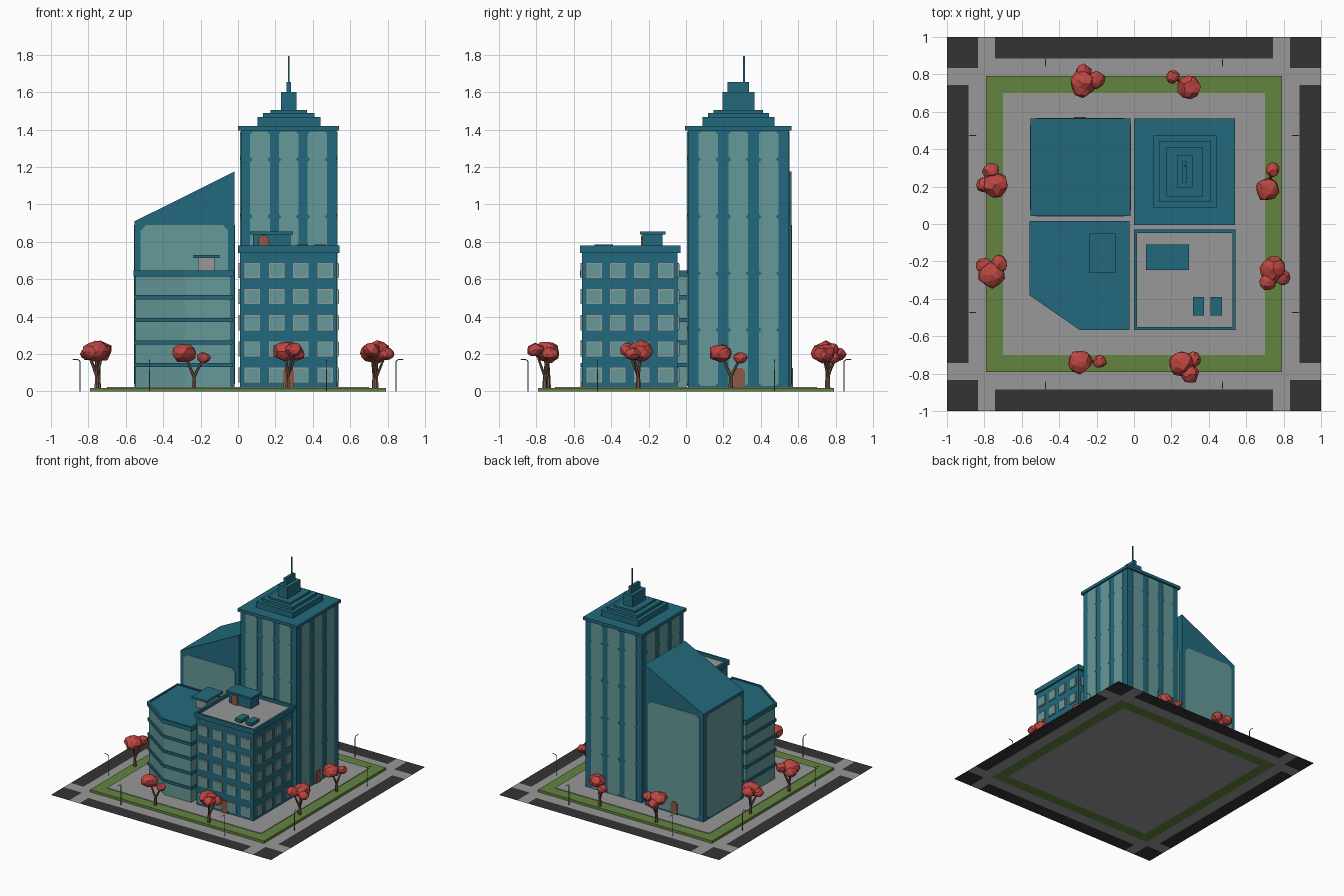
import bpy, bmesh, math, random
from mathutils import Vector, Matrix

if "Cube" in bpy.data.objects:
    bpy.data.objects.remove(bpy.data.objects["Cube"], do_unlink=True)
random.seed(4)


def material(name, *rgb):
    lin = [((c / 255 + 0.055) / 1.055) ** 2.4 for c in rgb] + [1]
    m = bpy.data.materials.new(name)
    m.use_nodes = True
    m.diffuse_color = lin
    m.node_tree.nodes["Principled BSDF"].inputs["Base Color"].default_value = lin
    return m


TEAL = material("teal wall", 34, 106, 125)
GLASS = material("pale glass", 102, 153, 153)
GREY = material("paving grey", 152, 152, 152)
ROAD = material("asphalt", 52, 52, 52)
GRASS = material("grass green", 98, 132, 62)
RED = material("leaf red", 188, 70, 66)
BARK = material("bark brown", 122, 86, 70)
DOOR = material("door brown", 140, 88, 70)
METAL = material("lamp metal", 110, 112, 114)


def finish(name, bm, *mats):
    bmesh.ops.recalc_face_normals(bm, faces=bm.faces)
    me = bpy.data.meshes.new(name)
    bm.to_mesh(me)
    bm.free()
    for m in mats:
        me.materials.append(m)
    ob = bpy.data.objects.new(name, me)
    bpy.context.collection.objects.link(ob)
    return ob


def add_prism(bm, pts, vec):
    """Extrude a polygon along a vector and return its far cap."""
    base = bm.faces.new([bm.verts.new(p) for p in pts])
    ext = bmesh.ops.extrude_face_region(bm, geom=[base], use_keep_orig=True)["geom"]
    bmesh.ops.translate(bm, verts=[g for g in ext if isinstance(g, bmesh.types.BMVert)], vec=vec)
    return next(g for g in ext if isinstance(g, bmesh.types.BMFace))


def block(name, outline, z0, z1, mat, recess=None):
    """Upright prism; recess = (rim, depth, floor material)."""
    bm = bmesh.new()
    top = add_prism(bm, [(x, y, z0) for x, y in outline], (0, 0, z1 - z0))
    mats = [mat]
    if recess:
        bmesh.ops.recalc_face_normals(bm, faces=bm.faces)
        bmesh.ops.inset_region(bm, faces=[top], thickness=recess[0])
        top.material_index = 1
        down = bmesh.ops.extrude_face_region(bm, geom=[top])["geom"]
        bmesh.ops.delete(bm, geom=[top], context='FACES')
        bmesh.ops.translate(bm, verts=[g for g in down if isinstance(g, bmesh.types.BMVert)],
                            vec=(0, 0, -recess[1]))
        for f in bm.faces:
            if abs(f.normal.z) < 0.5:
                f.material_index = 0
        mats.append(recess[2])
    return finish(name, bm, *mats)


def rect(x0, x1, y0, y1):
    return [(x0, y0), (x1, y0), (x1, y1), (x0, y1)]


def wall_plate(bm, foot, normal, u, z0, z1, w, depth, cut=0, cut_low=None):
    """Plate on a wall, with corners cut off; u is the offset along the wall."""
    n = Vector((*normal, 0))
    side = Vector((-n.y, n.x, 0))
    low = cut if cut_low is None else cut_low
    h = w / 2
    if cut:
        shape = [(-h, z0 + low), (-h, z1 - cut), (-h + cut, z1), (h - cut, z1), (h, z1 - cut), (h, z0 + low)]
        if low:
            shape += [(h - low, z0), (-h + low, z0)]
    else:
        shape = [(-h, z0), (-h, z1), (h, z1), (h, z0)]
    pts = [Vector((*foot, 0)) + side * (u + a) + Vector((0, 0, b)) for a, b in shape]
    add_prism(bm, pts, n * depth)


def walls(x0, x1, y0, y1):
    """Foot point, normal and width of each wall of a rectangle."""
    cx, cy = (x0 + x1) / 2, (y0 + y1) / 2
    return [((cx, y0), (0, -1), x1 - x0), ((cx, y1), (0, 1), x1 - x0),
            ((x0, cy), (-1, 0), y1 - y0), ((x1, cy), (1, 0), y1 - y0)]


def door(name, foot, normal, z0=0.025, h=0.1, w=0.06):
    bm = bmesh.new()
    wall_plate(bm, foot, normal, 0, z0, z0 + h, w, 0.009, 0.015, 0)
    finish(name, bm, DOOR)


# Street with crossings at the corners
cuts = [-1, -0.885, -0.835, -0.79, -0.742, 0.742, 0.79, 0.835, 0.885, 1]
bm = bmesh.new()
for x0, x1 in zip(cuts, cuts[1:]):
    for y0, y1 in zip(cuts, cuts[1:]):
        a, b = sorted((abs(x0 + x1) / 2, abs(y0 + y1) / 2))
        if b > 0.79:
            f = bm.faces.new([bm.verts.new((x, y, 0)) for x, y in rect(x0, x1, y0, y1)])
            f.material_index = int((b > 0.885 and a < 0.742) or a > 0.835)
bmesh.ops.remove_doubles(bm, verts=bm.verts, dist=0.001)
finish("street", bm, GREY, ROAD)

# Lawn ring and plaza
for name, r in (("front", (-0.79, 0.79, -0.79, -0.7)), ("back", (-0.79, 0.79, 0.7, 0.79)),
                ("left", (0.7, 0.79, -0.7, 0.7)), ("right", (-0.79, -0.7, -0.7, 0.7))):
    block("lawn_" + name, rect(*r), 0, 0.02, GRASS)
block("plaza", rect(-0.7, 0.7, -0.7, 0.7), 0, 0.025, GREY)

# Tower with stepped crown
tower = (0.015, 0.527, 0.01, 0.55)
block("tower_body", rect(*tower), 0.02, 1.4, TEAL)
block("tower_cornice", rect(0, 0.54, -0.005, 0.565), 1.395, 1.42, TEAL)
crown = [(0.168, 0.192, 1.467), (0.138, 0.163, 1.49), (0.098, 0.133, 1.505),
         (0.042, 0.085, 1.6), (0.012, 0.058, 1.655)]
z = 1.42
for i, (hx, hy, top) in enumerate(crown):
    block(f"crown_step_{i + 1}", rect(0.272 - hx, 0.272 + hx, 0.28 - hy, 0.28 + hy), z, top, TEAL)
    z = top
block("antenna", rect(0.268, 0.276, 0.306, 0.316), z, 1.795, TEAL)
bm = bmesh.new()
for foot, n, w in walls(*tower):
    levels = [0.03, 0.33, 0.632, 0.935, 1.24, 1.39]
    for k in (-1, 0, 1):
        for z0, z1 in zip(levels, levels[1:]):
            wall_plate(bm, foot, n, k * w * 0.3, z0, z1, 0.105, 0.004, 0.014)
finish("tower_glazing", bm, GLASS)
door("tower_door", (0.527, 0.285), (1, 0))

# Slanted block
bm = bmesh.new()
profile = [(-0.553, 0.02), (-0.02, 0.02), (-0.02, 1.175), (-0.553, 0.91)]
add_prism(bm, [(x, 0.043, z) for x, z in profile], (0, 0.52, 0))
finish("slanted_block", bm, TEAL)
bm = bmesh.new()
for foot, n, w in walls(-0.553, -0.02, 0.043, 0.563):
    wall_plate(bm, foot, n, 0, 0.04, 0.89, w - 0.065, 0.004, 0.03)
finish("slanted_block_glazing", bm, GLASS)
door("slanted_block_door", (-0.29, 0.563), (0, 1))


# Cut-corner block with floor bands
def cut_corner(g):
    return [(-0.56 + g, 0.016 - g), (-0.56 + g, -0.38 + g * 0.55), (-0.29 + g * 0.7, -0.567 + g),
            (-0.025 - g, -0.567 + g), (-0.025 - g, 0.016 - g)]


block("cut_corner_glass", cut_corner(0.012), 0.02, 0.63, GLASS)
for i in range(4):
    z = 0.13 + i * 0.121
    block(f"floor_band_{i + 1}", cut_corner(0.003), z, z + 0.022, TEAL)
block("cut_corner_roof", cut_corner(0), 0.615, 0.648, TEAL, (0.018, 0.008, TEAL))
block("roof_hut", rect(-0.215, -0.125, -0.235, -0.075), 0.638, 0.72, GREY)
block("roof_hut_cap", rect(-0.238, -0.1, -0.262, -0.05), 0.715, 0.73, TEAL)

# Office block with framed windows
office = (0.012, 0.53, -0.555, -0.045)
block("office_body", rect(*office), 0.02, 0.742, TEAL)
block("office_parapet", rect(0, 0.543, -0.567, -0.03), 0.74, 0.78, TEAL, (0.024, 0.025, GREY))
frames, panes = bmesh.new(), bmesh.new()
for foot, n, w in walls(*office):
    for row in range(5):
        z = 0.05 + row * 0.14
        for col in range(4):
            u = (col - 1.5) * w * 0.25
            wall_plate(frames, foot, n, u, z - 0.003, z + 0.078, 0.083, 0.008)
            wall_plate(panes, foot, n, u, z + 0.004, z + 0.071, 0.07, 0.0095)
finish("office_window_frames", frames, GREY)
finish("office_window_panes", panes, GLASS)
door("office_door", (0.27, -0.555), (0, -1))

# Office roof details
block("stair_house", rect(0.08, 0.28, -0.232, -0.125), 0.755, 0.845, TEAL)
block("stair_house_cap", rect(0.065, 0.295, -0.247, -0.11), 0.84, 0.855, TEAL)
door("stair_house_door", (0.137, -0.232), (0, -1), 0.755, 0.078, 0.055)
for i, x in enumerate((0.315, 0.41)):
    block(f"cooling_unit_{i + 1}", rect(x, x + 0.06, -0.49, -0.39), 0.765, 0.787, TEAL)
    block(f"cooling_unit_foot_{i + 1}", rect(x + 0.01, x + 0.05, -0.48, -0.4), 0.755, 0.765, METAL)


def add_rod(bm, a, b, r0, r1, sides=6):
    a, b = Vector(a), Vector(b)
    d = b - a
    m = Matrix.Translation((a + b) / 2) @ d.to_track_quat('Z', 'Y').to_matrix().to_4x4()
    bmesh.ops.create_cone(bm, cap_ends=True, segments=sides, radius1=r0, radius2=r1,
                          depth=d.length, matrix=m)


# Trees: forked trunk with faceted crowns
two = [(-0.055, 0, 0.205, 0.062), (0.052, 0, 0.18, 0.036)]
three = [(-0.01, 0.01, 0.215, 0.066), (0.05, 0.03, 0.2, 0.042), (0.035, -0.05, 0.222, 0.045)]
trees = [(-0.235, -0.735, 0, two), (0.728, 0.24, 75, two), (0.25, 0.76, 148, two),
         (0.265, -0.755, 0, three), (0.74, -0.255, -60, three), (-0.26, 0.755, 70, three),
         (-0.745, 0.225, 165, three), (-0.755, -0.26, 110, three)]
for i, (x, y, deg, blobs) in enumerate(trees):
    trunk, leaves = bmesh.new(), bmesh.new()
    add_rod(trunk, (0, 0, 0.018), (0, 0, 0.09), 0.013, 0.009)
    for bx, by, bz, r in blobs:
        add_rod(trunk, (0, 0, 0.08), (bx, by, bz), 0.009, 0.005)
        m = Matrix.Translation((bx, by, bz)) @ Matrix.Diagonal((1, 1, 0.8, 1))
        made = bmesh.ops.create_icosphere(leaves, subdivisions=2, radius=r, matrix=m)["verts"]
        for v in made:
            v.co += (v.co - Vector((bx, by, bz))) * random.uniform(-0.1, 0.14)
    for ob in (finish(f"tree_trunk_{i + 1}", trunk, BARK), finish(f"tree_crown_{i + 1}", leaves, RED)):
        ob.location = (x, y, 0)
        ob.rotation_euler.z = math.radians(deg)

# Street lamps, two along each side
for side in range(4):
    for k in (-0.472, 0.472):
        bm = bmesh.new()
        path = [(k, -0.845, 0), (k, -0.845, 0.16), (k, -0.855, 0.17), (k, -0.885, 0.172)]
        for a, b in zip(path, path[1:]):
            add_rod(bm, a, b, 0.003, 0.0025, 5)
        ob = finish(f"street_lamp_{side + 1}_{'a' if k < 0 else 'b'}", bm, METAL)
        ob.rotation_euler.z = side * math.pi / 2
